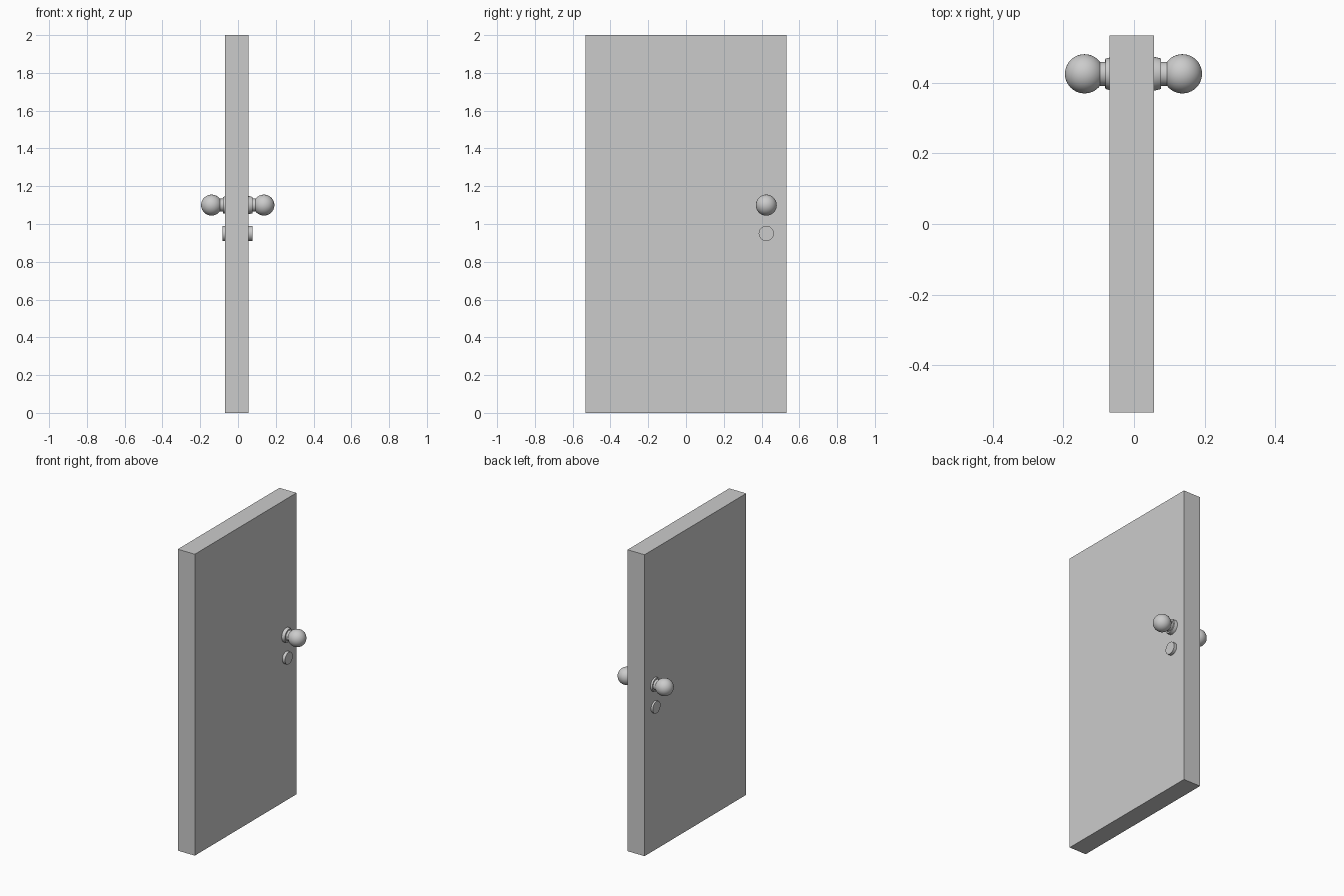
import bpy, bmesh, math
from mathutils import Matrix

if "Cube" in bpy.data.objects:
    bpy.data.objects.remove(bpy.data.objects["Cube"])

KNOB_Y, KNOB_Z, LOCK_Z = 0.425, 1.10, 0.95


def finish(name, bm, location, smooth=True):
    bmesh.ops.recalc_face_normals(bm, faces=bm.faces)
    mesh = bpy.data.meshes.new(name)
    bm.to_mesh(mesh)
    bm.free()
    obj = bpy.data.objects.new(name, mesh)
    obj.location = location
    bpy.context.collection.objects.link(obj)
    if smooth:
        bpy.context.view_layer.objects.active = obj
        obj.select_set(True)
        bpy.ops.object.shade_smooth_by_angle(angle=math.radians(35))
        obj.select_set(False)
    return obj


def lathe_x(name, profile, location, side, steps=40):
    """Revolve (x, radius) points around the x axis, mirrored by side."""
    bm = bmesh.new()
    verts = [bm.verts.new((side * x, 0, r)) for x, r in profile]
    edges = [bm.edges.new(pair) for pair in zip(verts, verts[1:])]
    bmesh.ops.spin(bm, geom=verts + edges, cent=(0, 0, 0), axis=(1, 0, 0),
                   angle=math.tau, steps=steps, use_duplicate=False)
    bmesh.ops.remove_doubles(bm, verts=bm.verts, dist=1e-5)
    return finish(name, bm, location)


# Door slab
bm = bmesh.new()
bmesh.ops.create_cube(bm, size=1, matrix=Matrix.Diagonal((0.125, 1.066, 2.0, 1)))
finish("door_slab", bm, (-0.0065, 0, 1), smooth=False)

# Rose and neck profile, then the matching pair of knobs
collar = [(0.04, 0), (0.04, 0.047), (0.062, 0.047), (0.078, 0.043),
          (0.078, 0.034), (0.095, 0.034), (0.104, 0.037), (0.104, 0)]
lock = [(0.04, 0), (0.04, 0.04), (0.078, 0.04), (0.078, 0)]

for label, side, shift in (("outer", 1, -0.001), ("inner", -1, -0.002)):
    lathe_x(f"knob_collar_{label}", collar, (shift, KNOB_Y, KNOB_Z), side)
    ball = [(0.138 + 0.0555 * -math.cos(math.pi * i / 20),
             0.0555 * math.sin(math.pi * i / 20)) for i in range(21)]
    lathe_x(f"knob_ball_{label}", ball, (shift, KNOB_Y, KNOB_Z), side)
    # Lock cylinder below the knob
    lathe_x(f"lock_cylinder_{label}", lock, (shift * 2, KNOB_Y, LOCK_Z), side)
